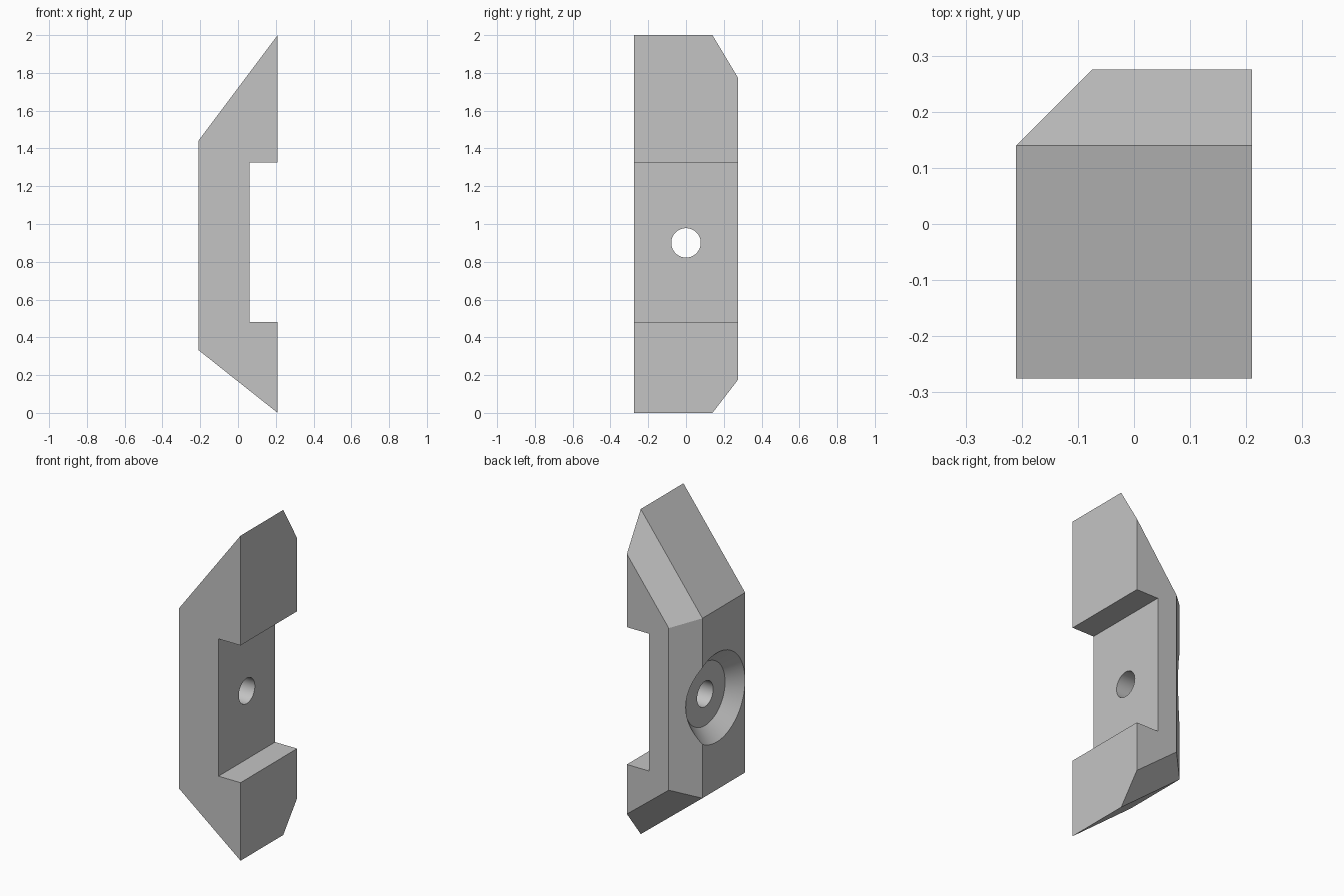
import bpy, bmesh, math

if "Cube" in bpy.data.objects:
    bpy.data.objects.remove(bpy.data.objects["Cube"])

grey = bpy.data.materials.new("plain grey")
grey.use_nodes = True
colour = (0.55, 0.55, 0.55, 1)
grey.diffuse_color = colour
grey.node_tree.nodes["Principled BSDF"].inputs["Base Color"].default_value = colour


def add_object(name, bm):
    bmesh.ops.recalc_face_normals(bm, faces=bm.faces)
    mesh = bpy.data.meshes.new(name)
    bm.to_mesh(mesh)
    bm.free()
    mesh.materials.append(grey)
    obj = bpy.data.objects.new(name, mesh)
    bpy.context.collection.objects.link(obj)
    return obj


def loft(name, rings):
    """Skin closed rings of points and cap both ends."""
    bm = bmesh.new()
    loops = [[bm.verts.new(p) for p in ring] for ring in rings]
    n = len(loops[0])
    for a, b in zip(loops, loops[1:]):
        for i in range(n):
            j = (i + 1) % n
            bm.faces.new((a[i], a[j], b[j], b[i]))
    bm.faces.new(loops[0])
    bm.faces.new(loops[-1])
    return add_object(name, bm)


# Bracket body: a notched side profile whose outer edge is chamfered at the back
RIGHT, LEFT, NOTCH, BACK = 0.21, -0.21, 0.06, 0.275
notch = [(RIGHT, 0.48), (NOTCH, 0.48), (NOTCH, 1.325), (RIGHT, 1.325)]
full = notch + [(RIGHT, 2.0), (LEFT, 1.44), (LEFT, 0.333), (RIGHT, 0.0)]
inset = notch + [(RIGHT, 1.775), (-0.075, 1.395), (-0.075, 0.398), (RIGHT, 0.175)]
body = loft("bracket_body", [[(x, y, z) for x, z in outline]
                             for y, outline in ((-BACK, full), (0.14, full), (BACK, inset))])

# Countersunk screw hole, turned around the x axis
SEGMENTS, HOLE_Z = 64, 0.9
hole_profile = [(-0.25, 0.314), (-0.13, 0.194), (-0.13, 0.078), (0.15, 0.078)]
angles = [2 * math.pi * i / SEGMENTS for i in range(SEGMENTS)]
cutter = loft("hole_cutter", [[(x, r * math.cos(a), HOLE_Z + r * math.sin(a)) for a in angles]
                              for x, r in hole_profile])
cutter.hide_render = True

cut = body.modifiers.new("screw_hole", 'BOOLEAN')
cut.operation = 'DIFFERENCE'
cut.solver = 'EXACT'
cut.object = cutter

bpy.ops.object.select_all(action='DESELECT')
body.select_set(True)
bpy.context.view_layer.objects.active = body
bpy.ops.object.modifier_apply(modifier=cut.name)
bpy.data.objects.remove(cutter)
bpy.ops.object.shade_smooth_by_angle(angle=math.radians(25))
